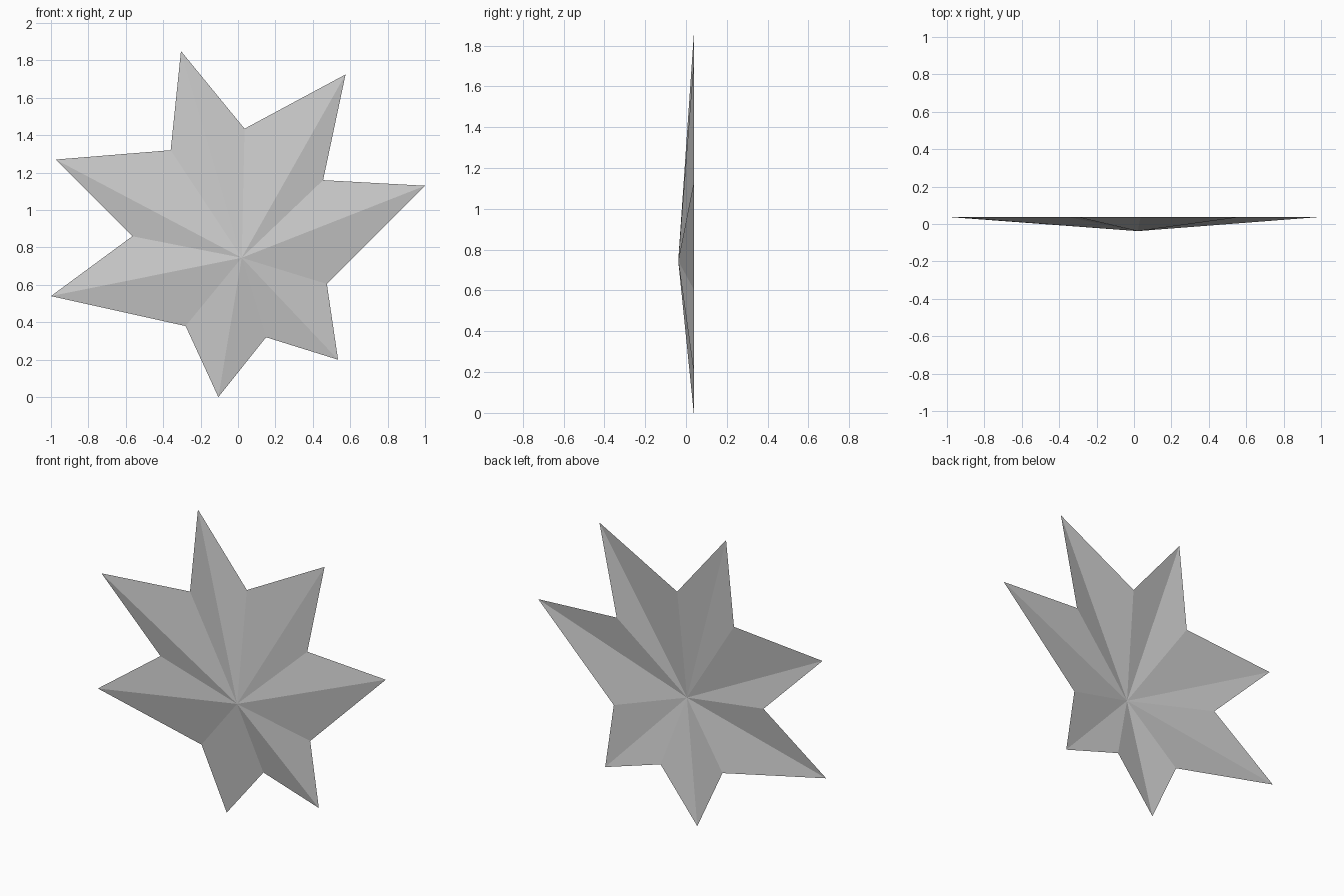
import bpy
import bmesh

cube = bpy.data.objects.get("Cube")
if cube:
    bpy.data.objects.remove(cube, do_unlink=True)

# Plain grey material
grey = bpy.data.materials.new("light_grey")
grey.use_nodes = True
colour = (0.6, 0.6, 0.6, 1.0)
grey.diffuse_color = colour
shader = next(n for n in grey.node_tree.nodes if n.type == 'BSDF_PRINCIPLED')
shader.inputs["Base Color"].default_value = colour

# Star outline (x, z): tips and valleys alternate, clockwise from the top tip
outline = [
    (-0.305, 1.85), (0.035, 1.435),
    (0.575, 1.725), (0.455, 1.16),
    (1.0, 1.13), (0.475, 0.605),
    (0.535, 0.2), (0.15, 0.32),
    (-0.105, 0.0), (-0.28, 0.38),
    (-1.0, 0.54), (-0.565, 0.86),
    (-0.975, 1.27), (-0.36, 1.32),
]
centre = (0.02, 0.745)
half_depth = 0.038

# Open, faceted shell: a fan of triangles from the raised centre to the rim
bm = bmesh.new()
apex = bm.verts.new((centre[0], -half_depth, centre[1]))
rim = [bm.verts.new((x, half_depth, z)) for x, z in outline]
for i, vert in enumerate(rim):
    bm.faces.new((apex, rim[(i + 1) % len(rim)], vert))
bm.normal_update()
# Facets face the front
for face in bm.faces:
    if face.normal.y > 0:
        face.normal_flip()

mesh = bpy.data.meshes.new("star_shell")
bm.to_mesh(mesh)
bm.free()
mesh.materials.append(grey)
star = bpy.data.objects.new("star_shell", mesh)
bpy.context.collection.objects.link(star)
